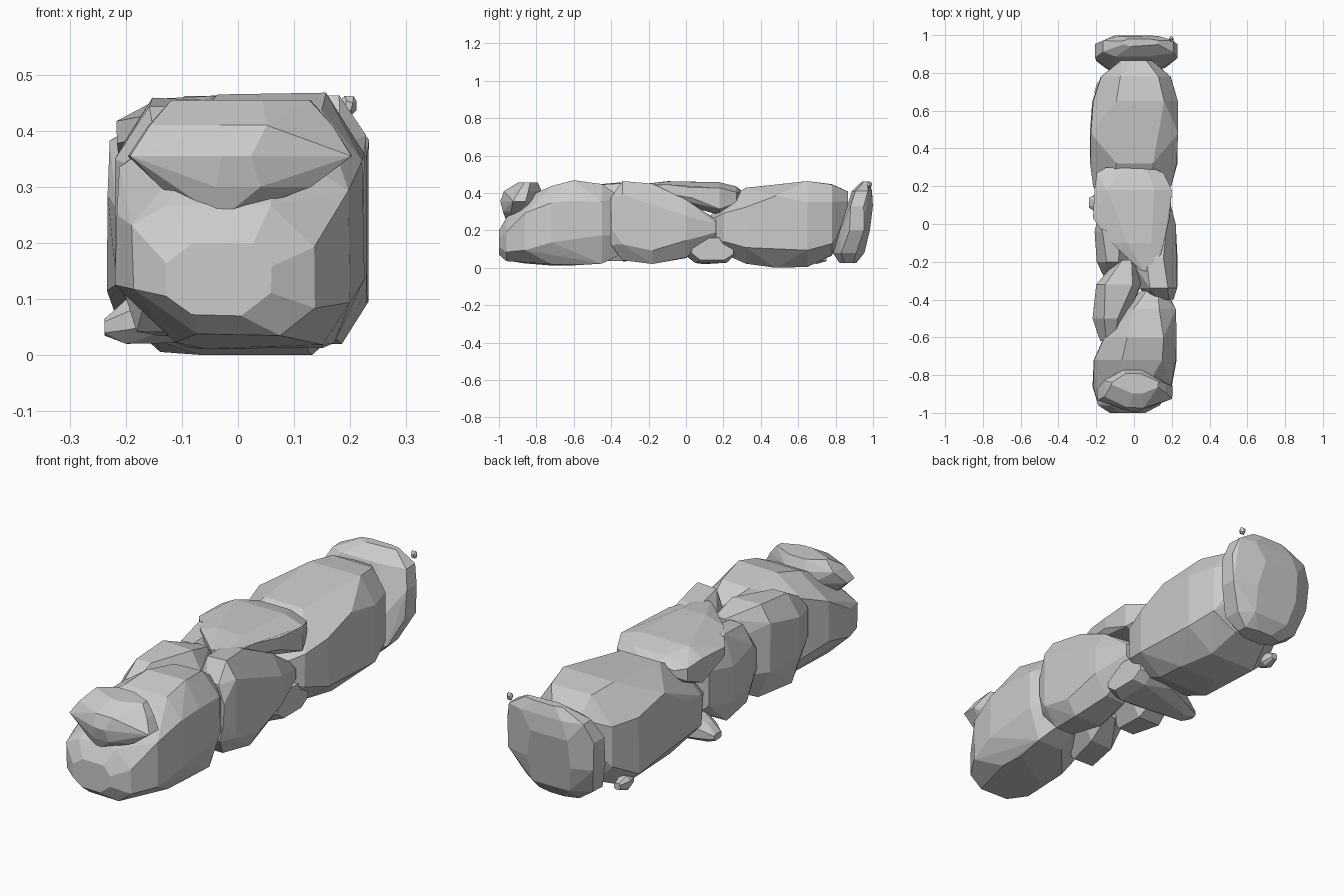
import bpy, bmesh, random
from math import radians

random.seed(11)

# section coordinates -> xyz, for rings strung along each axis
ORDER = {'X': lambda t, u, v: (t, u, v), 'Y': lambda t, u, v: (u, t, v), 'Z': lambda t, u, v: (u, v, t)}


def rock(name, axis, rings, cut=(.16, .36)):
    """Faceted boulder: convex hull of uneven chamfered sections (pos, u0, u1, v0, v1)."""
    bm = bmesh.new()
    for t, u0, u1, v0, v1 in rings:
        w, h = u1 - u0, v1 - v0
        for su in (0, 1):
            for sv in (0, 1):
                cu, cv = random.uniform(*cut), random.uniform(*cut)
                for a, b in ((cu, random.uniform(0, .02)), (random.uniform(0, .02), cv)):
                    u = u0 + w * (1 - a if su else a)
                    v = v0 + h * (1 - b if sv else b)
                    bm.verts.new(ORDER[axis](t, u, v))
    res = bmesh.ops.convex_hull(bm, input=bm.verts[:])
    junk = {g for g in res['geom_interior'] + res['geom_unused'] if isinstance(g, bmesh.types.BMVert)}
    bmesh.ops.delete(bm, geom=list(junk), context='VERTS')
    # merge slivers into broad flat facets
    bmesh.ops.remove_doubles(bm, verts=bm.verts[:], dist=.006)
    bmesh.ops.dissolve_limit(bm, angle_limit=radians(7), verts=bm.verts[:], edges=bm.edges[:])
    bmesh.ops.recalc_face_normals(bm, faces=bm.faces[:])
    me = bpy.data.meshes.new(name)
    bm.to_mesh(me)
    bm.free()
    ob = bpy.data.objects.new(name, me)
    bpy.context.collection.objects.link(ob)
    return ob


def pebble(name, c, s):
    x, y, z = c
    a, b, d = (k / 2 for k in s)
    rock(name, 'Y', [(y - b, x - a * .5, x + a * .5, z - d * .5, z + d * .5),
                     (y, x - a, x + a, z - d, z + d),
                     (y + b, x - a * .5, x + a * .5, z - d * .5, z + d * .5)])


# large boulders along the wall
rock('front_boulder', 'Y', [
    (-1.0, -.13, .06, .07, .2), (-.96, -.19, .14, .035, .27), (-.86, -.222, .2, .02, .38),
    (-.72, -.215, .228, .012, .445), (-.6, -.16, .228, .012, .47), (-.45, -.06, .222, .02, .45),
    (-.35, .04, .17, .07, .38)])
rock('middle_right_boulder', 'Y', [
    (-.4, .08, .21, .12, .38), (-.34, .03, .23, .04, .465), (-.18, -.03, .235, .02, .45),
    (.0, .0, .225, .05, .37), (.16, .07, .18, .16, .26)])
rock('rear_boulder', 'Y', [
    (.13, -.18, .13, .13, .28), (.2, -.222, .2, .07, .36), (.32, -.234, .234, .02, .43),
    (.48, -.234, .236, 0, .46), (.65, -.225, .234, 0, .47), (.78, -.18, .2, .06, .45),
    (.865, -.07, .1, .25, .41)])
rock('rear_end_boulder', 'Z', [
    (.025, -.09, .11, .82, .91), (.08, -.17, .17, .785, .955), (.2, -.205, .23, .82, .985),
    (.33, -.21, .235, .855, 1.0), (.41, -.17, .21, .885, .995), (.46, -.06, .13, .94, .98)])

# stones filling the left side
rock('left_stone_front', 'Y', [
    (-.62, -.18, -.08, .15, .38), (-.5, -.22, -.03, .04, .45),
    (-.32, -.2, .04, .03, .46), (-.19, -.09, .02, .1, .42)])
rock('left_stone_rear', 'Y', [
    (-.28, -.16, -.08, .15, .3), (-.2, -.2, -.03, .06, .42),
    (-.04, -.21, 0, .04, .44), (.09, -.18, -.05, .12, .38)])

# cap stones on top
rock('front_cap_stone', 'Z', [
    (.25, -.07, .0, -.96, -.88), (.3, -.14, .13, -.98, -.82), (.355, -.2, .21, -.995, -.78),
    (.41, -.16, .17, -.975, -.77), (.455, -.12, .13, -.9, -.79)], cut=(.28, .46))
rock('middle_cap_slab', 'Y', [
    (-.25, .04, .12, .41, .445), (-.1, -.12, .16, .38, .463), (.03, -.22, .19, .33, .463),
    (.18, -.215, .205, .28, .46), (.27, -.2, .16, .3, .435), (.3, -.15, .09, .35, .41)])

# low stone running across underneath, and loose pebbles
rock('low_cross_stone', 'X', [
    (-.238, .085, .14, .035, .065), (-.2, .06, .16, .02, .1),
    (-.02, -.02, .24, .02, .19), (.12, -.01, .265, .025, .185), (.175, .03, .255, .04, .16)])
pebble('rear_pebble', (.198, .98, .445), (.027, .027, .035))
pebble('left_rear_pebble', (-.18, .7, .05), (.06, .1, .06))
